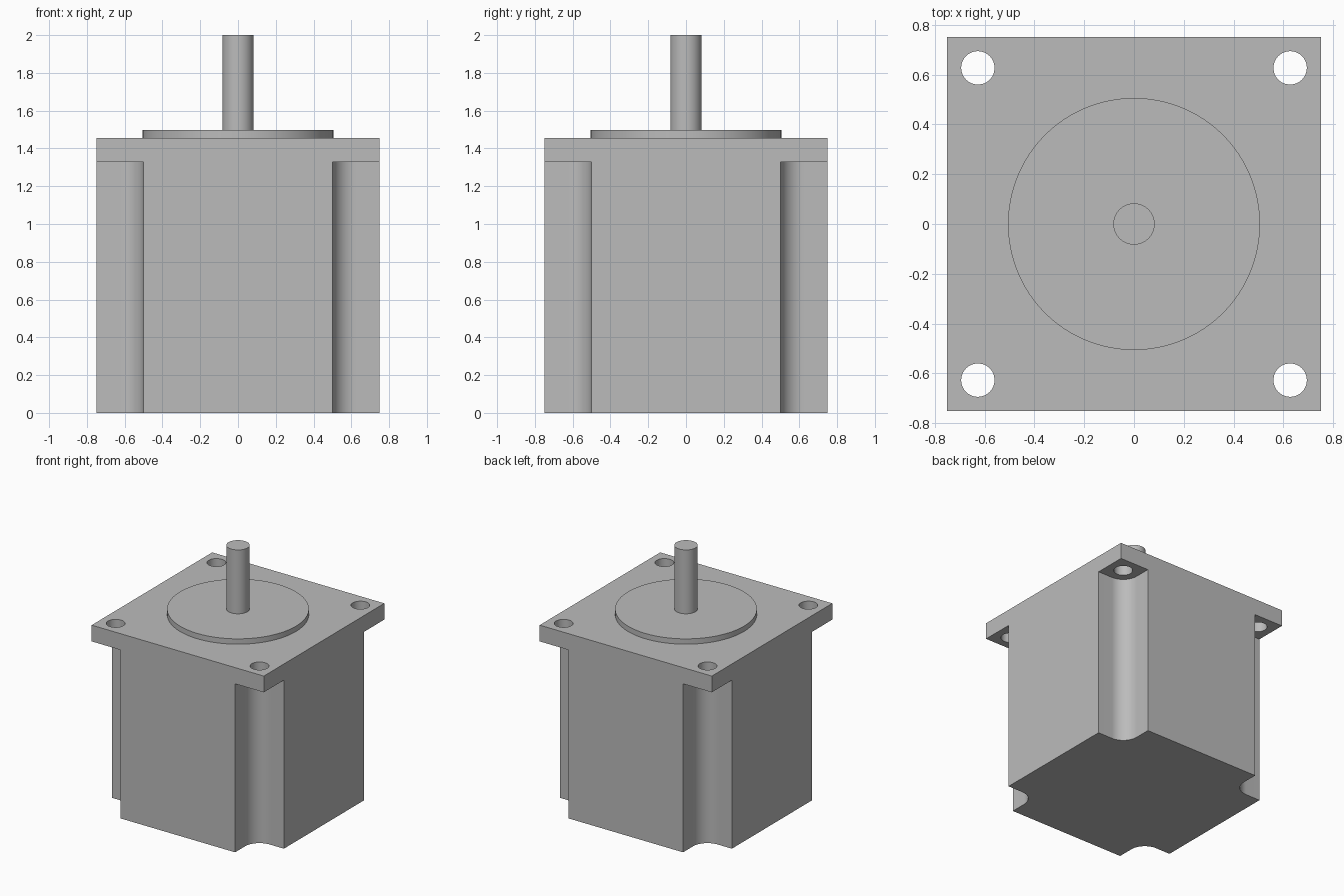
import bpy, bmesh
from math import sin, cos, pi, radians

if "Cube" in bpy.data.objects:
    bpy.data.objects.remove(bpy.data.objects["Cube"])

HALF = 0.75           # half width of the housing
FLANGE_LOW, FLANGE_TOP = 1.327, 1.455
BOLT = 0.627          # bolt hole offset from the axis
NOTCH = 0.5           # where the corner reliefs begin
FILLET = 0.125        # inner radius of the reliefs

grey = bpy.data.materials.new("plain grey")
grey.use_nodes = True
colour = (0.5, 0.5, 0.5, 1)
grey.diffuse_color = colour
grey.node_tree.nodes["Principled BSDF"].inputs["Base Color"].default_value = colour


def prism(name, outline, low, high):
    """Extrude a flat outline from one height to another."""
    bm = bmesh.new()
    base = bm.faces.new([bm.verts.new((x, y, low)) for x, y in outline])
    top = bmesh.ops.extrude_face_region(bm, geom=[base])["geom"]
    verts = [v for v in top if isinstance(v, bmesh.types.BMVert)]
    bmesh.ops.translate(bm, verts=verts, vec=(0, 0, high - low))
    bmesh.ops.recalc_face_normals(bm, faces=bm.faces)
    mesh = bpy.data.meshes.new(name)
    bm.to_mesh(mesh)
    bm.free()
    mesh.materials.append(grey)
    obj = bpy.data.objects.new(name, mesh)
    bpy.context.collection.objects.link(obj)
    return obj


def circle(radius, x=0, y=0, sides=64):
    return [(x + radius * cos(2 * pi * i / sides), y + radius * sin(2 * pi * i / sides))
            for i in range(sides)]


def smooth(obj):
    bpy.ops.object.select_all(action="DESELECT")
    obj.select_set(True)
    bpy.context.view_layer.objects.active = obj
    bpy.ops.object.shade_smooth_by_angle(angle=radians(30))


def cut(obj, cutter):
    """Subtract the cutter, then discard it."""
    cutter.hide_render = True
    mod = obj.modifiers.new("cut", "BOOLEAN")
    mod.operation, mod.solver, mod.object = "DIFFERENCE", "EXACT", cutter
    bpy.context.view_layer.objects.active = obj
    bpy.ops.object.modifier_apply(modifier=mod.name)
    bpy.data.objects.remove(cutter)


# Housing block with its mounting flange
housing = prism("housing", [(-HALF, -HALF), (HALF, -HALF), (HALF, HALF), (-HALF, HALF)],
                0, FLANGE_TOP)

# Relief outline: square corner with a rounded inner edge
centre = NOTCH + FILLET
arc = [(centre - FILLET * cos(a), centre - FILLET * sin(a))
       for a in (pi / 2 * i / 16 for i in range(17))]
relief = [(NOTCH, 1)] + arc + [(1, NOTCH), (1, 1)]

# Corner reliefs and bolt holes
for sx in (-1, 1):
    for sy in (-1, 1):
        cut(housing, prism("relief_cutter", [(sx * x, sy * y) for x, y in relief],
                           -0.2, FLANGE_LOW))
        cut(housing, prism("hole_cutter", circle(0.067, sx * BOLT, sy * BOLT, 48),
                           FLANGE_LOW - 0.05, FLANGE_TOP + 0.1))
smooth(housing)

# Raised pilot disc and output shaft
smooth(prism("pilot_disc", circle(0.506, sides=96), FLANGE_TOP, 1.497))
smooth(prism("shaft", circle(0.083), 1.497, 2))
